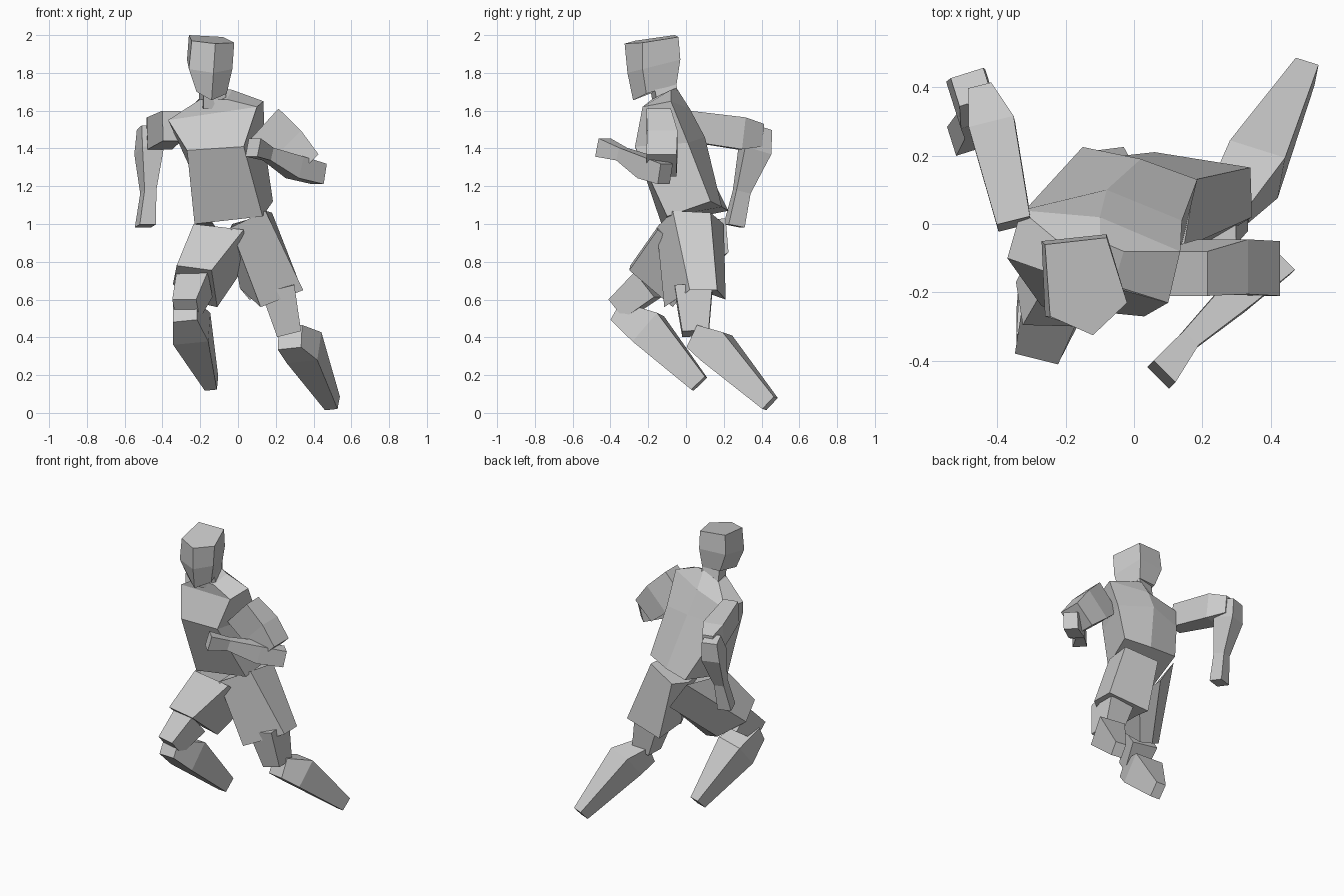
import bpy
import bmesh
from mathutils import Vector

default_cube = bpy.data.objects.get("Cube")
if default_cube:
    bpy.data.objects.remove(default_cube, do_unlink=True)

# Single flat colour
COLOUR = (0.6, 0.6, 0.6, 1.0)
grey = bpy.data.materials.new("light_grey")
grey.use_nodes = True
grey.diffuse_color = COLOUR
shader = next(node for node in grey.node_tree.nodes if node.type == "BSDF_PRINCIPLED")
shader.inputs["Base Color"].default_value = COLOUR


def loft(name, rings):
    """Join matching cross-sections into one closed, flat-shaded part."""
    bm = bmesh.new()
    loops = [[bm.verts.new(point) for point in ring] for ring in rings]
    count = len(loops[0])
    for lower, upper in zip(loops, loops[1:]):
        for i in range(count):
            j = (i + 1) % count
            bm.faces.new((lower[i], lower[j], upper[j], upper[i]))
    bm.faces.new(loops[0][::-1])
    bm.faces.new(loops[-1])
    bmesh.ops.recalc_face_normals(bm, faces=bm.faces)
    mesh = bpy.data.meshes.new(name)
    bm.to_mesh(mesh)
    bm.free()
    mesh.materials.append(grey)
    part = bpy.data.objects.new(name, mesh)
    bpy.context.scene.collection.objects.link(part)
    return part


def limb(name, side, stations):
    """Four-sided tapered limb; each station is (centre, width, depth)."""
    side = Vector(side).normalized()
    centres = [Vector(centre) for centre, width, depth in stations]
    rings = []
    for i, (centre, width, depth) in enumerate(stations):
        before = centres[max(i - 1, 0)]
        after = centres[min(i + 1, len(centres) - 1)]
        across = side * width / 2
        through = (after - before).cross(side).normalized() * depth / 2
        middle = centres[i]
        rings.append([middle + across + through, middle - across + through,
                      middle - across - through, middle + across - through])
    return loft(name, rings)


# Head: chin, cheeks and crown, with a ridge down the face
loft("head", [
    [(-.22, -.06, 1.74), (-.09, -.05, 1.74), (-.06, -.21, 1.69),
     (-.14, -.28, 1.655), (-.22, -.24, 1.7)],
    [(-.27, -.05, 1.87), (-.08, -.03, 1.87), (-.03, -.23, 1.82),
     (-.13, -.31, 1.8), (-.26, -.27, 1.82)],
    [(-.26, -.06, 2.0), (-.08, -.04, 1.99), (-.02, -.23, 1.96),
     (-.12, -.325, 1.955), (-.245, -.27, 1.97)],
])

limb("neck", (1, .2, 0), [
    ((-.13, -.1, 1.62), .13, .12),
    ((-.14, -.13, 1.78), .11, .12),
])

# Shirt: hem, chest, shoulders and collar, twisted in mid-stride
loft("shirt", [
    [(-.23, -.13, 1.0), (.13, -.1, 1.04), (.185, .13, 1.12),
     (.02, .19, 1.09), (-.15, .225, 1.07)],
    [(-.27, -.24, 1.39), (.03, -.27, 1.41), (.14, .01, 1.43),
     (-.08, .1, 1.46), (-.31, .05, 1.42)],
    [(-.37, -.1, 1.55), (.1, -.23, 1.62), (.135, -.08, 1.65),
     (-.1, .02, 1.61), (-.33, .04, 1.54)],
    [(-.2, -.16, 1.66), (-.06, -.18, 1.66), (-.03, -.08, 1.71),
     (-.1, -.05, 1.72), (-.21, -.06, 1.66)],
])

# Shorts: one flared leg reaching back, one lifted forward
loft("left_shorts_leg", [
    [(-.04, -.155, .98), (.145, -.07, 1.07), (.18, .13, 1.06),
     (-.03, .2, 1.0), (-.04, .03, .95)],
    [(.12, -.115, .56), (.345, .02, .65), (.34, .165, .65),
     (.06, .21, .6), (.01, .04, .66)],
])
loft("right_shorts_leg", [
    [(-.235, -.14, 1.0), (.03, -.15, .97), (.04, .1, .78),
     (-.03, .225, .85), (-.15, .21, 1.03)],
    [(-.325, -.295, .78), (-.14, -.3, .755), (-.11, -.07, .56),
     (-.2, -.06, .58), (-.345, -.17, .68)],
])

# Arms: left swings forward, right swings back
limb("left_upper_arm", (0, 1, 0), [
    ((.14, -.145, 1.53), .13, .22),
    ((.26, -.125, 1.42), .16, .21),
    ((.365, -.13, 1.31), .16, .17),
])
limb("left_forearm", (.7, -.7, 0), [
    ((.43, -.11, 1.265), .09, .11),
    ((.3, -.21, 1.3), .1, .12),
    ((.16, -.34, 1.37), .06, .07),
    ((.08, -.44, 1.405), .09, .1),
])
limb("right_upper_arm", (1, .25, 0), [
    ((-.35, 0, 1.52), .1, .16),
    ((-.415, .29, 1.48), .135, .17),
    ((-.45, .4, 1.47), .07, .12),
])
limb("right_forearm", (.95, .3, 0), [
    ((-.475, .4, 1.51), .1, .09),
    ((-.47, .365, 1.39), .12, .15),
    ((-.475, .295, 1.17), .065, .08),
    ((-.49, .255, .99), .09, .09),
])

# Legs: bare knees below the shorts, then calves tapering to the feet
limb("left_knee", (1, 0, .25), [
    ((.21, .04, .66), .18, .2),
    ((.27, .05, .42), .13, .14),
])
limb("left_shin", (.95, -.3, .1), [
    ((.275, .05, .4), .13, .13),
    ((.35, .16, .345), .17, .19),
    ((.5, .445, .05), .07, .09),
])
limb("right_knee", (1, -.25, 0), [
    ((-.23, -.2, .68), .17, .17),
    ((-.275, -.355, .55), .13, .13),
])
limb("right_shin", (1, -.2, .1), [
    ((-.28, -.36, .535), .13, .11),
    ((-.245, -.2, .445), .19, .2),
    ((-.14, .07, .155), .065, .1),
])
